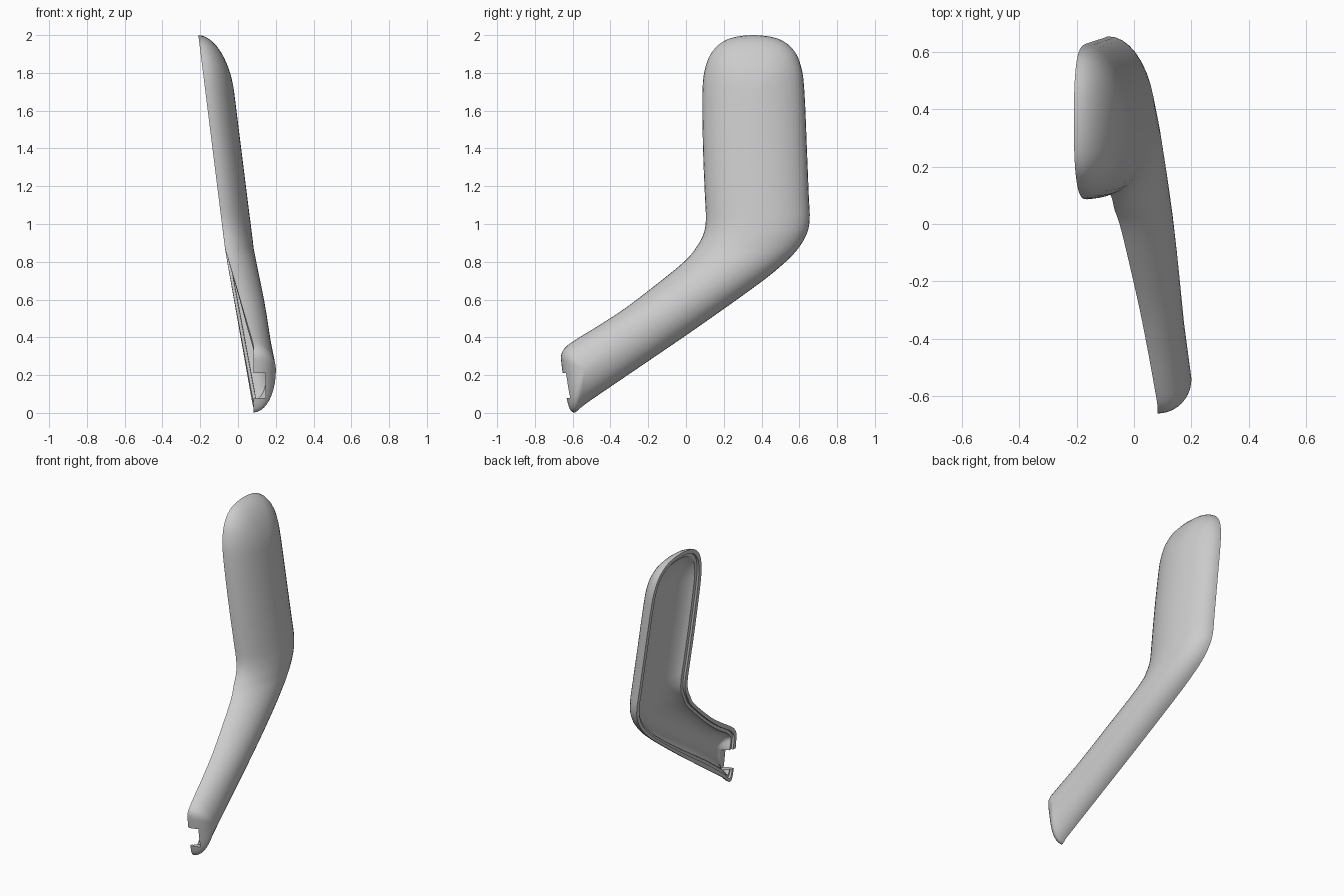
import bpy, bmesh, math
from mathutils import Vector

if "Cube" in bpy.data.objects:
    bpy.data.objects.remove(bpy.data.objects["Cube"], do_unlink=True)

mat = bpy.data.materials.new("light_grey")
mat.use_nodes = True
GREY = (0.6, 0.6, 0.6, 1)
mat.diffuse_color = GREY
mat.node_tree.nodes["Principled BSDF"].inputs["Base Color"].default_value = GREY


def interp(table, v):
    """Piecewise linear lookup in a table sorted by rising key."""
    if v <= table[0][0]:
        return table[0][1]
    for (k0, v0), (k1, v1) in zip(table, table[1:]):
        if v <= k1:
            return v0 + (v1 - v0) * (v - k0) / (k1 - k0)
    return table[-1][1]


# Lean of the rim by height, for the front and the back edge
FRONT_LEAN = [(.36, .082), (.87, -.068), (1, -.085), (2, -.21)]
BACK_LEAN = [(0, .085), (.85, -.066), (1, -.085), (2, -.21)]
# Depth of the shell along the spine, by y
DEPTH = [(-.55, .12), (0, .145), (.36, .152)]

# Matching edge points (y, z) on the front and back of the outline
PAIRS = [((.087, 1.7), (.627, 1.7)), ((.09, 1.4), (.64, 1.4)),
         ((.1, 1.15), (.65, 1.15)), ((.105, 1.02), (.655, 1.03)),
         ((.09, .94), (.64, .95)), ((.05, .87), (.59, .865)),
         ((0, .81), (.5, .775)), ((-.1, .725), (.36, .665)),
         ((-.3, .57), (.05, .445)), ((-.45, .47), (-.25, .24)),
         ((-.58, .39), (-.5, .07))]
END_CAP = [(-.635, .35), (-.66, .31), (-.658, .25), (-.645, .16),
           (-.632, .08), (-.615, .02), (-.59, .002), (-.56, .025)]
TOP_CAP = [(.61, 1.83), (.57, 1.92), (.49, 1.98), (.357, 2.0),
           (.225, 1.98), (.145, 1.92), (.103, 1.83)]


def mid(pair):
    return ((pair[0][0] + pair[1][0]) / 2, (pair[0][1] + pair[1][1]) / 2)


def lean(table, p):
    return Vector((interp(table, p[1]), p[0], p[1]))


# Closed outline: each entry holds a rim point and its spine point
def entry(table, p, s):
    rim = lean(table, p)
    base = (interp(FRONT_LEAN, s[1]) + interp(BACK_LEAN, s[1])) / 2
    return rim, Vector((base, s[0], s[1]))


outline = []
spine = [mid(p) for p in PAIRS]
for pair, s in zip(PAIRS, spine):
    a, b = (lean(FRONT_LEAN, pair[0]), lean(BACK_LEAN, pair[1]))
    outline.append((a, (a + b) / 2))
end_spine = Vector((.08, spine[-1][0], spine[-1][1]))
outline[-1] = (outline[-1][0], end_spine)
outline += [(Vector((.082, *p)), end_spine) for p in END_CAP]
for i in reversed(range(len(PAIRS))):
    outline.append((lean(BACK_LEAN, PAIRS[i][1]), outline[i][1]))
outline += [(lean(BACK_LEAN, p), outline[0][1]) for p in TOP_CAP]


def catmull(p0, p1, p2, p3, t):
    return p1 + .5 * t * (p2 - p0 + t * (2 * p0 - 5 * p1 + 4 * p2 - p3
                                         + t * (3 * (p1 - p2) + p3 - p0)))


# Smooth the outline
STEPS = 4
n = len(outline)
smooth = []
for i in range(n):
    q = [outline[(i + k) % n] for k in (-1, 0, 1, 2)]
    for j in range(STEPS):
        t = j / STEPS
        smooth.append((catmull(*[e[0] for e in q], t),
                       q[1][1].lerp(q[2][1], t)))


def dome_rings(inset, thickness, count=10):
    """Rings from the rim up to the spine along a quarter ellipse."""
    rings = []
    for k in range(count + 1):
        a = math.pi / 2 * k / count
        ring = []
        for rim, s in smooth:
            start = rim.lerp(s, inset / (rim - s).length)
            p = start.lerp(s, 1 - math.cos(a))
            height = interp(DEPTH, s.y) - thickness
            ring.append(p + Vector((height * math.sin(a), 0, 0)))
        rings.append(ring)
    return rings


def lip_ring(inset, drop):
    return [rim.lerp(s, inset / (rim - s).length) + Vector((drop, 0, 0))
            for rim, s in smooth]


# Outer skin, stepped lip and inner skin joined ring by ring
LIP, STEP, WALL = .028, .015, .048
rings = dome_rings(0, 0)[::-1]
rings += [lip_ring(LIP, 0), lip_ring(LIP, STEP), lip_ring(WALL, STEP)]
rings += dome_rings(WALL, WALL)[1:]

bm = bmesh.new()
verts = [[bm.verts.new(p) for p in ring] for ring in rings]
m = len(smooth)
for r0, r1 in zip(verts, verts[1:]):
    for i in range(m):
        j = (i + 1) % m
        bm.faces.new((r0[i], r0[j], r1[j], r1[i]))
bmesh.ops.remove_doubles(bm, verts=bm.verts, dist=.0008)
bmesh.ops.recalc_face_normals(bm, faces=bm.faces)
mesh = bpy.data.meshes.new("half_shell")
bm.to_mesh(mesh)
bm.free()
mesh.materials.append(mat)
shell = bpy.data.objects.new("half_shell", mesh)
bpy.context.collection.objects.link(shell)

# Cable notch in the end wall
bpy.ops.mesh.primitive_cube_add(size=1, location=(.095, -.65, .145))
cutter = bpy.context.object
cutter.name = "notch_cutter"
cutter.scale = (.1, .18, .13)
cutter.hide_render = True
cutter.data.materials.append(mat)
cut = shell.modifiers.new("notch", "BOOLEAN")
cut.operation = "DIFFERENCE"
cut.solver = "EXACT"
cut.object = cutter

bpy.ops.object.select_all(action="DESELECT")
shell.select_set(True)
bpy.context.view_layer.objects.active = shell
bpy.ops.object.modifier_apply(modifier=cut.name)
bpy.data.objects.remove(cutter, do_unlink=True)
bpy.ops.object.shade_smooth_by_angle(angle=math.radians(35))
